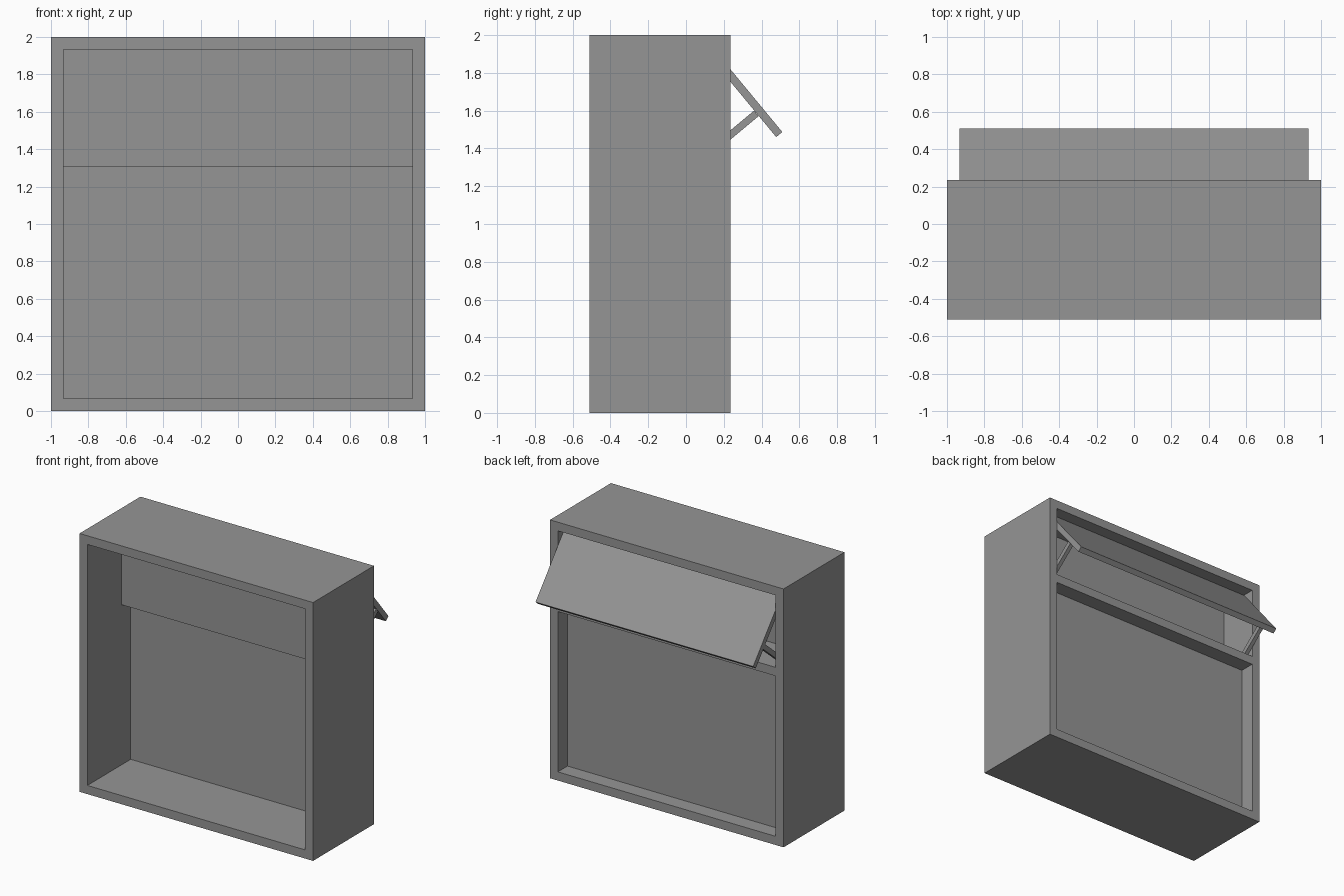
import bpy, bmesh
from mathutils import Vector

if "Cube" in bpy.data.objects:
    bpy.data.objects.remove(bpy.data.objects["Cube"], do_unlink=True)

grey = bpy.data.materials.new("plain grey")
grey.use_nodes = True
colour = (0.3, 0.3, 0.3, 1)
grey.diffuse_color = colour
grey.node_tree.nodes["Principled BSDF"].inputs["Base Color"].default_value = colour

WALL = 0.067
INNER = 1 - WALL
FRONT, BACK = -0.51, 0.235
SHELF_LOW, SHELF_TOP = 1.308, 1.375
CEILING = 2 - WALL


def prism(name, profile, x0, x1):
    """Extrude a (y, z) profile from x0 to x1."""
    bm = bmesh.new()
    face = bm.faces.new([bm.verts.new((x0, y, z)) for y, z in profile])
    out = bmesh.ops.extrude_face_region(bm, geom=[face])
    moved = [v for v in out["geom"] if isinstance(v, bmesh.types.BMVert)]
    bmesh.ops.translate(bm, vec=(x1 - x0, 0, 0), verts=moved)
    bmesh.ops.recalc_face_normals(bm, faces=bm.faces)
    mesh = bpy.data.meshes.new(name)
    bm.to_mesh(mesh)
    bm.free()
    mesh.materials.append(grey)
    obj = bpy.data.objects.new(name, mesh)
    bpy.context.collection.objects.link(obj)
    return obj


def rect(y0, y1, z0, z1):
    return [(y0, z0), (y1, z0), (y1, z1), (y0, z1)]


def bar(start, end, thickness):
    """Rectangular profile whose first long edge runs from start to end."""
    a, b = Vector(start), Vector(end)
    d = (b - a).normalized()
    n = Vector((d.y, -d.x)) * thickness
    return [tuple(p) for p in (a, b, b + n, a + n)]


# Cabinet body: a block hollowed from the front and the back
cabinet = prism("cabinet_body", rect(FRONT, BACK, 0, 2), -1, 1)
outside_front, outside_back = FRONT - 0.1, BACK + 0.1
cuts = {
    "front_cavity": [(outside_front, WALL), (0.02, WALL), (0.02, SHELF_LOW),
                     (-0.095, SHELF_LOW), (-0.095, CEILING), (outside_front, CEILING)],
    "back_recess": rect(0.117, outside_back, WALL, SHELF_LOW),
    "back_pocket": rect(-0.088, outside_back, SHELF_TOP, CEILING),
}
for name, profile in cuts.items():
    cutter = prism(name, profile, -INNER, INNER)
    cutter.hide_render = True
    mod = cabinet.modifiers.new(name, "BOOLEAN")
    mod.operation = "DIFFERENCE"
    mod.solver = "EXACT"
    mod.object = cutter
    bpy.context.view_layer.objects.active = cabinet
    bpy.ops.object.modifier_apply(modifier=name)
    bpy.data.objects.remove(cutter, do_unlink=True)

# Tilted flap hinged at the top of the back pocket
prism("tilting_flap", bar((0.51, 1.487), (0.145, 1.928), -0.042), -0.932, 0.932)

# Support arms from the pocket floor to the flap, one at each end
for side, label in ((1, "left"), (-1, "right")):
    prism(label + "_support_arm", bar((0.12, 1.4), (0.36, 1.6), 0.038),
          side * 0.9, side * 0.931)
